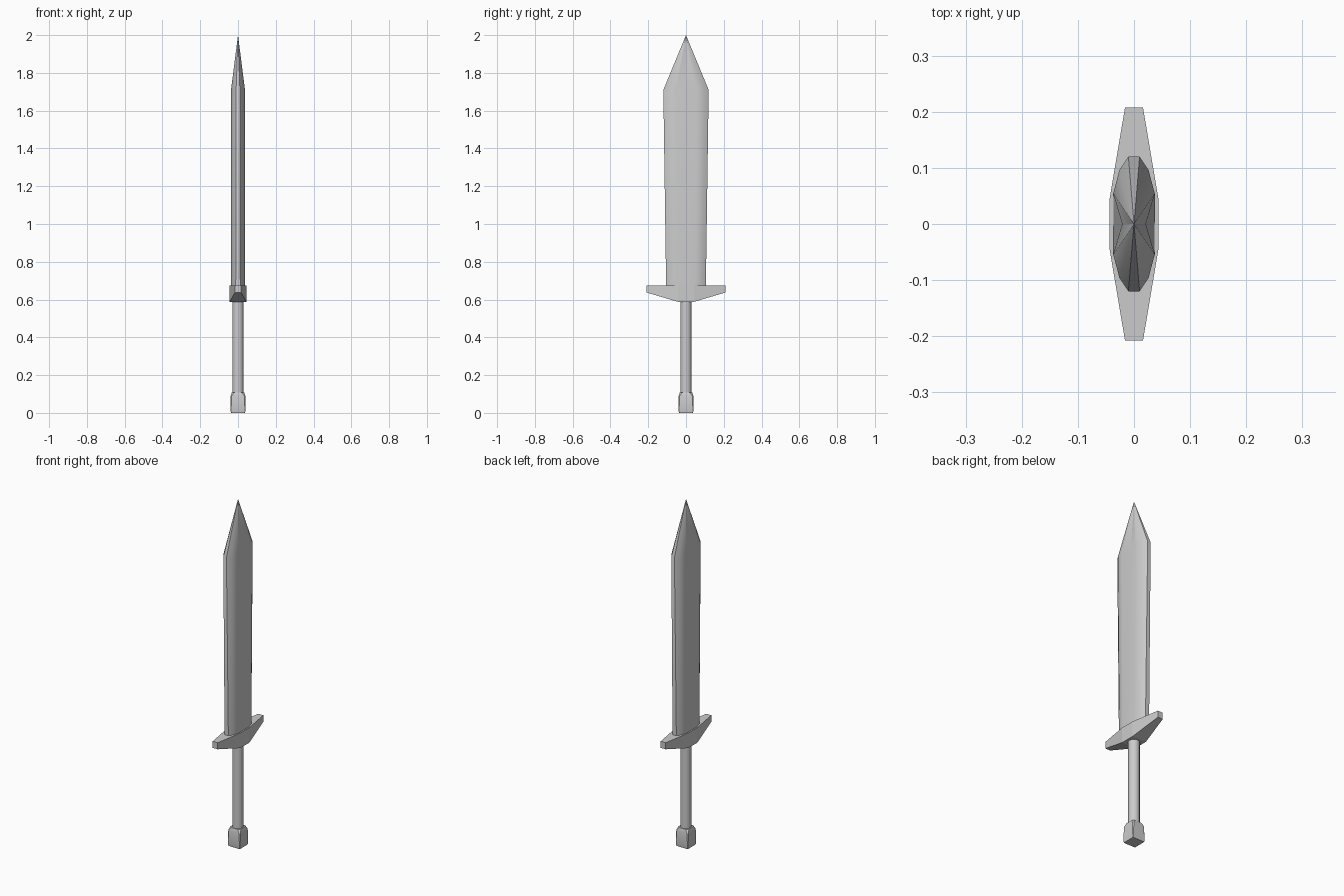
import bpy, bmesh, math

if "Cube" in bpy.data.objects:
    bpy.data.objects.remove(bpy.data.objects["Cube"])


def loft(name, rings, smooth=None):
    """Skin a list of equal-length point rings; one-point rings make a tip."""
    bm = bmesh.new()
    loops = [[bm.verts.new(p) for p in ring] for ring in rings]
    for a, b in zip(loops, loops[1:]):
        n = len(a)
        for i in range(n):
            j = (i + 1) % n
            if len(b) == 1:
                bm.faces.new((a[i], a[j], b[0]))
            else:
                bm.faces.new((a[i], a[j], b[j], b[i]))
    for cap in (loops[0], loops[-1]):
        if len(cap) > 2:
            bm.faces.new(cap)
    bmesh.ops.recalc_face_normals(bm, faces=bm.faces)
    mesh = bpy.data.meshes.new(name)
    bm.to_mesh(mesh)
    bm.free()
    obj = bpy.data.objects.new(name, mesh)
    bpy.context.collection.objects.link(obj)
    if smooth:
        bpy.ops.object.select_all(action='DESELECT')
        bpy.context.view_layer.objects.active = obj
        obj.select_set(True)
        bpy.ops.object.shade_smooth_by_angle(angle=math.radians(smooth))
    return obj


def blade_ring(z, width, centre, edge):
    half = [(edge, -1), (0.026, -0.8), (0.037, -0.45), (centre, 0),
            (0.037, 0.45), (0.026, 0.8), (edge, 1)]
    outline = half + [(-x, -y) for x, y in half]
    return [(x, y * width, z) for x, y in outline]


def square_ring(z, h, c):
    # square of half-width h with corners cut by c
    k = h - c
    return [(x, y, z) for x, y in ((h, -k), (h, k), (k, h), (-k, h),
                                   (-h, k), (-h, -k), (-k, -h), (k, -h))]


def round_ring(z, r, n=12):
    return [(r * math.cos(2 * math.pi * i / n),
             r * math.sin(2 * math.pi * i / n), z) for i in range(n)]


def guard_ring(y, x, low):
    return [(-x, y, low), (x, y, low), (x, y, 0.675), (-x, y, 0.675)]


# Blade: flat at the guard, hollowed towards the shoulder, pointed tip
loft("blade", [blade_ring(0.66, 0.105, 0.037, 0.012),
               blade_ring(1.71, 0.12, 0.021, 0.01),
               [(0, 0, 2.0)]], smooth=30)

# Crossguard tapering to both ends
loft("crossguard", [guard_ring(-0.208, 0.016, 0.637),
                    guard_ring(-0.042, 0.044, 0.588),
                    guard_ring(0.042, 0.044, 0.588),
                    guard_ring(0.208, 0.016, 0.637)])

# Grip
loft("grip", [round_ring(0.1, 0.03), round_ring(0.6, 0.03)], smooth=40)

# Pommel block with a chamfered top
loft("pommel", [square_ring(0.0, 0.037, 0.002),
                square_ring(0.01, 0.039, 0.002),
                square_ring(0.09, 0.039, 0.006),
                square_ring(0.108, 0.033, 0.012)], smooth=30)
